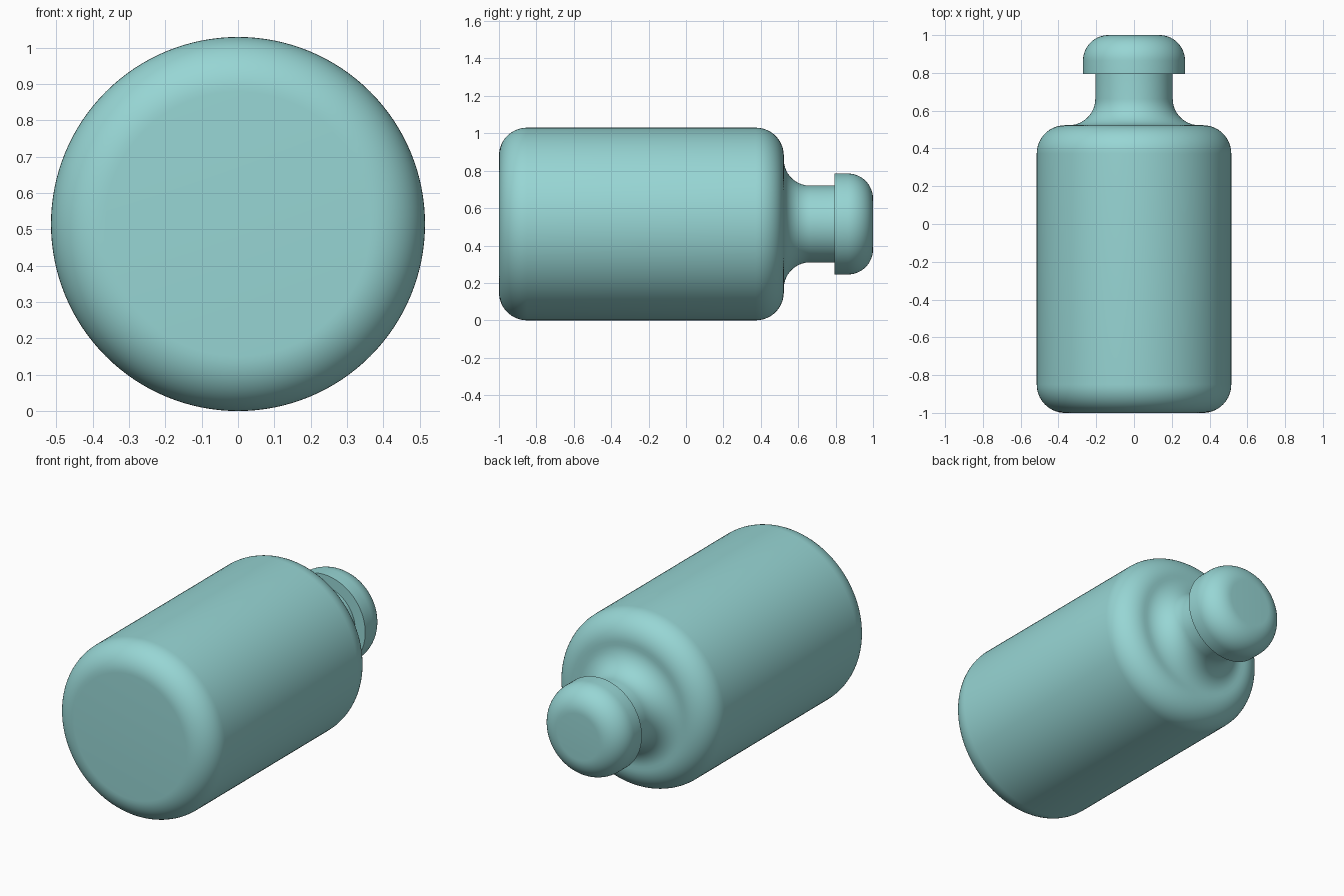
import bpy, bmesh
from math import sin, cos, pi, radians

if "Cube" in bpy.data.objects:
    bpy.data.objects.remove(bpy.data.objects["Cube"])

AXIS_Z = 0.515   # height of the lying bottle's axis
SEGMENTS = 128

glass = bpy.data.materials.new("teal")
glass.diffuse_color = (0.31, 0.67, 0.66, 1)
glass.use_nodes = True
glass.node_tree.nodes["Principled BSDF"].inputs["Base Color"].default_value = glass.diffuse_color


def arc(r, y, radius, start, end, steps=14):
    """Arc points (radius from axis, y) around a centre, angles in degrees."""
    angles = [radians(start + (end - start) * i / steps) for i in range(steps + 1)]
    return [(r + radius * cos(a), y + radius * sin(a)) for a in angles]


def lathe(name, profile):
    """Spin a (radius, y) profile around the lying axis."""
    bm = bmesh.new()
    verts = [bm.verts.new((r, y, 0)) for r, y in profile]
    edges = [bm.edges.new(pair) for pair in zip(verts, verts[1:])]
    bmesh.ops.spin(bm, geom=verts + edges, cent=(0, 0, 0), axis=(0, 1, 0),
                   angle=2 * pi, steps=SEGMENTS, use_duplicate=False)
    bmesh.ops.remove_doubles(bm, verts=bm.verts[:], dist=1e-4)
    bmesh.ops.recalc_face_normals(bm, faces=bm.faces[:])
    mesh = bpy.data.meshes.new(name)
    bm.to_mesh(mesh)
    bm.free()
    mesh.materials.append(glass)
    obj = bpy.data.objects.new(name, mesh)
    obj.location.z = AXIS_Z
    bpy.context.collection.objects.link(obj)
    bpy.ops.object.select_all(action='DESELECT')
    obj.select_set(True)
    bpy.context.view_layer.objects.active = obj
    bpy.ops.object.shade_smooth_by_angle(angle=radians(35))


# Body with rounded base and shoulder, flaring into the neck
lathe("bottle_body_and_neck",
      [(0, -1)]
      + arc(0.365, -0.85, 0.15, -90, 0)
      + arc(0.365, 0.373, 0.15, 0, 90)
      + arc(0.345, 0.663, 0.14, 270, 180)
      + [(0.205, 0.795)])

# Rounded stopper with a flat underside
lathe("stopper",
      [(0.205, 0.795), (0.27, 0.795)]
      + arc(0.135, 0.865, 0.135, 0, 90)
      + [(0, 1)])
